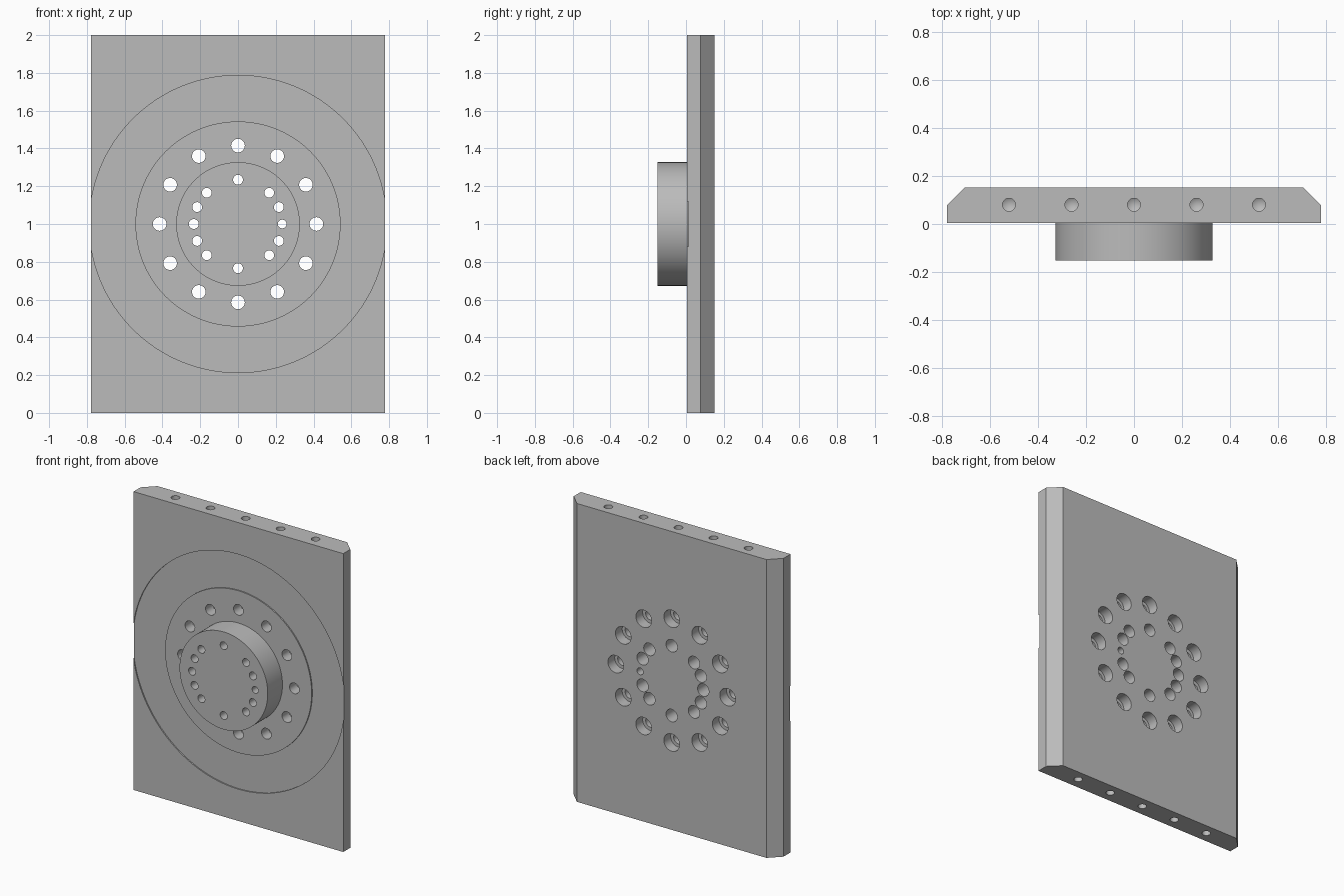
import bpy, bmesh
from math import pi, radians
from mathutils import Matrix, Vector

if "Cube" in bpy.data.objects:
    bpy.data.objects.remove(bpy.data.objects["Cube"], do_unlink=True)

HALF_W, HEIGHT = 0.778, 2.0
FRONT, BACK, MID = 0.004, 0.152, 0.078
CENTRE = Vector((0, 0, 1))

grey = bpy.data.materials.new("machined grey")
grey.use_nodes = True
colour = (0.5, 0.5, 0.5, 1)
grey.diffuse_color = colour
grey.node_tree.nodes["Principled BSDF"].inputs["Base Color"].default_value = colour


def lathe(bm, profile, matrix, steps=32, closed=False):
    """Turn (radius, height) points about local z and place the solid."""
    verts = [bm.verts.new((r, 0, h)) for r, h in profile]
    pairs = list(zip(verts, verts[1:]))
    if closed:
        pairs.append((verts[-1], verts[0]))
    edges = [bm.edges.new(p) for p in pairs]
    before = set(bm.verts) - set(verts)
    bmesh.ops.spin(bm, geom=verts + edges, cent=(0, 0, 0), axis=(0, 0, 1),
                   angle=2 * pi, steps=steps, use_merge=True)
    new = [v for v in bm.verts if v not in before]
    bmesh.ops.remove_doubles(bm, verts=new, dist=1e-5)
    new = [v for v in bm.verts if v not in before]
    bmesh.ops.transform(bm, matrix=matrix, verts=new)


def finish(bm, name):
    bmesh.ops.recalc_face_normals(bm, faces=bm.faces)
    mesh = bpy.data.meshes.new(name)
    bm.to_mesh(mesh)
    bm.free()
    mesh.materials.append(grey)
    obj = bpy.data.objects.new(name, mesh)
    bpy.context.collection.objects.link(obj)
    return obj


def boolean(target, tool, operation):
    mod = target.modifiers.new(operation.lower(), 'BOOLEAN')
    mod.operation, mod.object, mod.solver = operation, tool, 'EXACT'
    bpy.context.view_layer.objects.active = target
    bpy.ops.object.modifier_apply(modifier=mod.name)
    bpy.data.objects.remove(tool, do_unlink=True)


# Local z of the lathe points along +y, from front to back
TO_BACK = Matrix.Rotation(-pi / 2, 4, 'X')


def around(radius, degrees):
    spin = Matrix.Rotation(radians(-degrees), 4, 'Y')
    return Matrix.Translation(CENTRE + spin @ Vector((radius, 0, 0))) @ TO_BACK


# Plate with chamfered back edges
bm = bmesh.new()
outline = [(-HALF_W, FRONT), (HALF_W, FRONT), (HALF_W, MID),
           (0.703, BACK), (-0.703, BACK), (-HALF_W, MID)]
base = bm.faces.new([bm.verts.new((x, y, 0)) for x, y in outline])
top = bmesh.ops.extrude_face_region(bm, geom=[base])["geom"]
bmesh.ops.translate(bm, vec=(0, 0, HEIGHT),
                    verts=[v for v in top if isinstance(v, bmesh.types.BMVert)])
plate = finish(bm, "mounting_plate")

# Round boss on the front
bm = bmesh.new()
lathe(bm, [(0, -BACK), (0.327, -BACK), (0.327, 0.03), (0, 0.03)],
      around(0, 0), 96)
boolean(plate, finish(bm, "boss"), 'UNION')

# Shallow ring recess in the front face
bm = bmesh.new()
lathe(bm, [(0.543, -0.05), (0.787, -0.05), (0.787, 0.012), (0.543, 0.012)],
      around(0, 0), 128, closed=True)
boolean(plate, finish(bm, "ring_cutter"), 'DIFFERENCE')

bm = bmesh.new()


def bolt_hole(radius, degrees, small, large, seat):
    lathe(bm, [(0, -0.2), (small, -0.2), (small, seat), (large, seat),
               (large, 0.2), (0, 0.2)], around(radius, degrees))


# Outer bolt circle, counterbored from the back
for i in range(12):
    bolt_hole(0.415, i * 30, 0.036, 0.058, 0.08)

# Inner bolt circle, with one plain dowel hole
for i in range(16):
    if i % 8 in (3, 5):
        continue
    if i == 0:
        lathe(bm, [(0, -0.2), (0.023, -0.2), (0.023, 0.2), (0, 0.2)],
              around(0.234, 0))
    else:
        bolt_hole(0.234, i * 22.5, 0.026, 0.042, -0.04)

# Drilled holes with pointed ends along the top and bottom edges
for i in range(-2, 3):
    for z, turn in ((HEIGHT, pi), (0, 0)):
        place = Matrix.Translation((i * 0.26, 0.08, z)) @ Matrix.Rotation(turn, 4, 'X')
        lathe(bm, [(0, -0.05), (0.027, -0.05), (0.027, 0.15), (0, 0.166)], place)
boolean(plate, finish(bm, "hole_cutter"), 'DIFFERENCE')

bpy.ops.object.select_all(action='DESELECT')
plate.select_set(True)
bpy.context.view_layer.objects.active = plate
bpy.ops.object.shade_smooth_by_angle(angle=radians(30))
